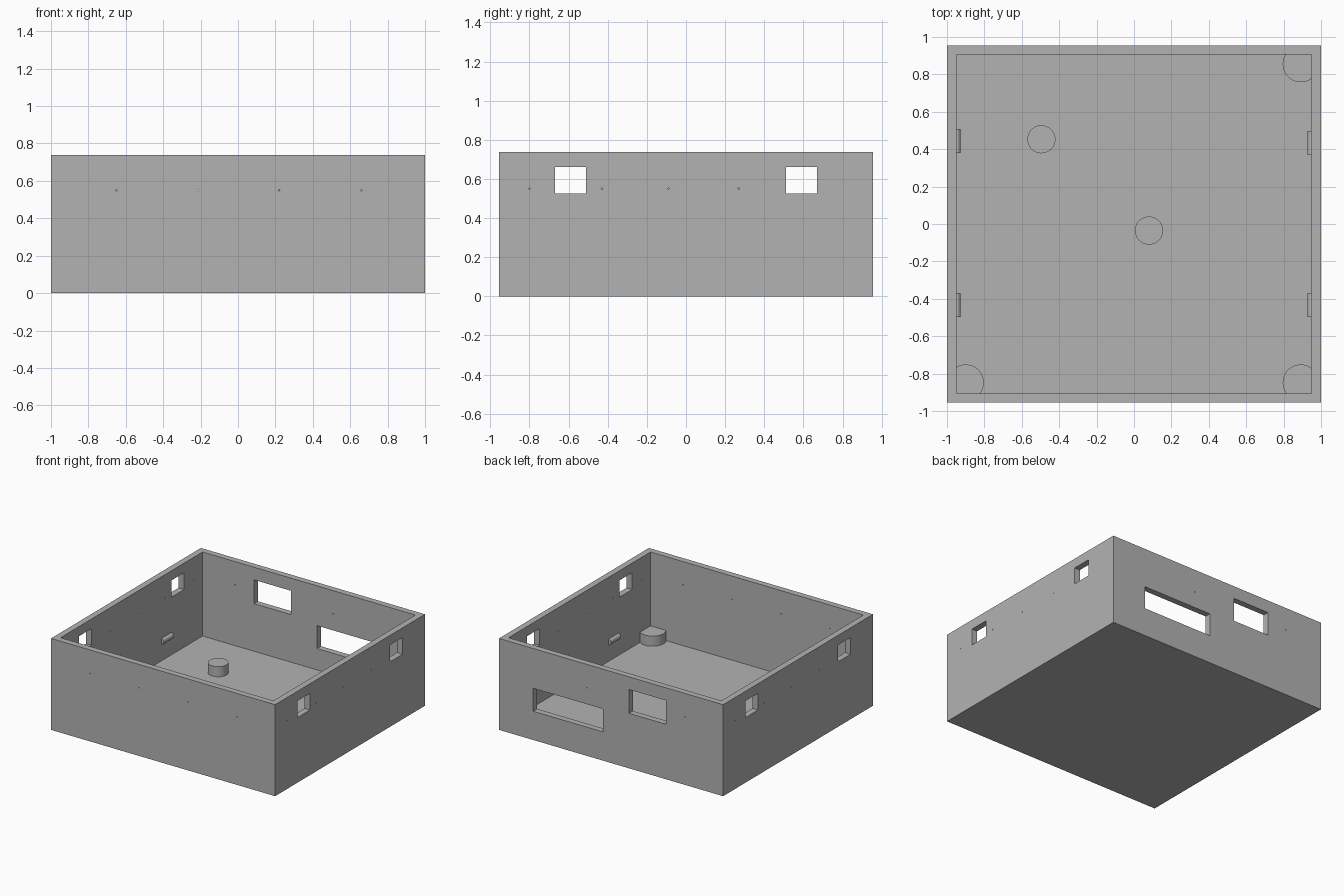
import bpy
import bmesh
import math
from mathutils import Matrix, Vector

default = bpy.data.objects.get("Cube")
if default:
    bpy.data.objects.remove(default, do_unlink=True)

HX, HY, H = 1.0, 0.955, 0.738      # half width, half depth, height
WALL, FLOOR = 0.05, 0.06
BOSS_TOP = 0.142

grey = bpy.data.materials.new("plain grey")
grey.use_nodes = True
COLOUR = (0.45, 0.45, 0.45, 1)
grey.diffuse_color = COLOUR
grey.node_tree.nodes["Principled BSDF"].inputs["Base Color"].default_value = COLOUR


def add_box(bm, low, high):
    low, high = Vector(low), Vector(high)
    matrix = Matrix.Translation((low + high) / 2) @ Matrix.Diagonal((*(high - low), 1))
    bmesh.ops.create_cube(bm, size=1, matrix=matrix)


def add_rod(bm, centre, radius, length, axis="Z", sides=48):
    turn = {"X": Matrix.Rotation(math.pi / 2, 4, "Y"),
            "Y": Matrix.Rotation(math.pi / 2, 4, "X"),
            "Z": Matrix.Identity(4)}[axis]
    bmesh.ops.create_cone(bm, cap_ends=True, segments=sides, radius1=radius,
                          radius2=radius, depth=length,
                          matrix=Matrix.Translation(centre) @ turn)


def finish(name, bm, smooth=False):
    mesh = bpy.data.meshes.new(name)
    bm.to_mesh(mesh)
    bm.free()
    mesh.materials.append(grey)
    obj = bpy.data.objects.new(name, mesh)
    bpy.context.collection.objects.link(obj)
    bpy.ops.object.select_all(action="DESELECT")
    bpy.context.view_layer.objects.active = obj
    obj.select_set(True)
    if smooth:
        bpy.ops.object.shade_smooth_by_angle(angle=math.radians(35))
    return obj


# Cutter: inner cavity
bm = bmesh.new()
add_box(bm, (-HX + WALL, -HY + WALL, FLOOR), (HX - WALL, HY - WALL, H + 0.1))
cavity = finish("cavity_cutter", bm)

# Cutter: side windows, rear windows and pin holes
bm = bmesh.new()
for side in (-1, 1):
    x0, x1 = sorted((side * (HX - 0.1), side * (HX + 0.1)))
    for y in (-0.59, 0.59):
        add_box(bm, (x0, y - 0.08, 0.525), (x1, y + 0.08, 0.66))
    for y in (-0.8, -0.43, -0.09, 0.27):
        add_rod(bm, (side * HX, side * y, 0.55), 0.004, 0.2, "X", 8)
for x0, x1, z0, z1 in ((0.07, 0.695, 0.232, 0.417), (-0.49, -0.16, 0.444, 0.636)):
    add_box(bm, (x0, HY - 0.1, z0), (x1, HY + 0.1, z1))
for x in (-0.65, -0.215, 0.22, 0.66):
    add_rod(bm, (x, -HY, 0.55), 0.004, 0.2, "Y", 8)
for x in (-0.66, 0.215):
    add_rod(bm, (x, HY, 0.55), 0.004, 0.2, "Y", 8)
openings = finish("opening_cutter", bm)

# Open-topped shell
bm = bmesh.new()
add_box(bm, (-HX, -HY, 0), (HX, HY, H))
shell = finish("box_shell", bm)
for cutter in (cavity, openings):
    cut = shell.modifiers.new(cutter.name, "BOOLEAN")
    cut.operation = "DIFFERENCE"
    cut.solver = "EXACT"
    cut.object = cutter
    bpy.ops.object.modifier_apply(modifier=cut.name)
for cutter in (cavity, openings):
    bpy.data.objects.remove(cutter, do_unlink=True)


# Round floor posts and corner bosses
def floor_boss(name, x, y, radius):
    bm = bmesh.new()
    base = FLOOR - 0.02
    add_rod(bm, (x, y, (base + BOSS_TOP) / 2), radius, BOSS_TOP - base)
    finish(name, bm, smooth=True)


floor_boss("centre_post", 0.08, -0.035, 0.075)
floor_boss("rear_post", -0.495, 0.453, 0.075)
floor_boss("corner_boss_rear_left", 0.892, 0.855, 0.097)
floor_boss("corner_boss_front_left", 0.892, -0.848, 0.097)
floor_boss("corner_boss_front_right", -0.9, -0.848, 0.097)

# Half-round ribs on the inner side walls
for name, x, y in (("rib_rear_right", -1, 0.443), ("rib_front_right", -1, -0.432),
                   ("rib_rear_left", 1, 0.432), ("rib_front_left", 1, -0.432)):
    bm = bmesh.new()
    add_rod(bm, (x * (HX - WALL), y, 0.217), 0.023, 0.128, "Y", 32)
    finish(name, bm, smooth=True)
